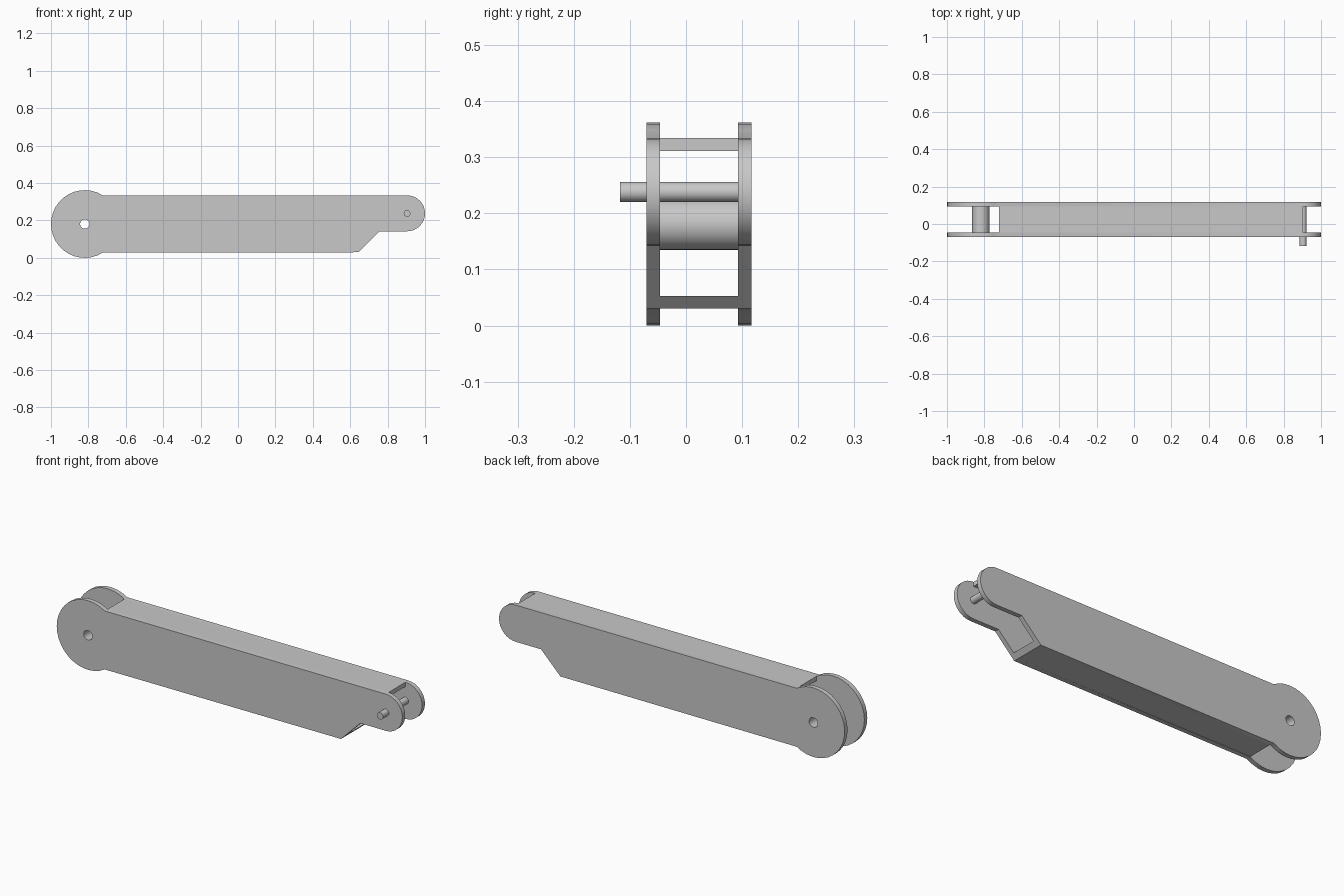
import bpy, bmesh
from math import pi, sin, cos, radians, asin

if "Cube" in bpy.data.objects:
    bpy.data.objects.remove(bpy.data.objects["Cube"], do_unlink=True)

# Single plain grey
grey = bpy.data.materials.new("plain grey")
grey.use_nodes = True
colour = (0.58, 0.58, 0.58, 1)
grey.diffuse_color = colour
grey.node_tree.nodes["Principled BSDF"].inputs["Base Color"].default_value = colour


def arc(cx, cz, r, start, end, steps):
    """Points along an arc, both ends included."""
    return [(cx + r * cos(start + (end - start) * i / steps),
             cz + r * sin(start + (end - start) * i / steps)) for i in range(steps + 1)]


def circle(cx, cz, r, steps):
    return arc(cx, cz, r, 0, 2 * pi, steps)[:-1]


def prism(name, loops, y0, y1):
    """Extrude an x-z outline (further loops are holes) from y0 to y1."""
    bm = bmesh.new()
    for loop in loops:
        verts = [bm.verts.new((x, y0, z)) for x, z in loop]
        for a, b in zip(verts, verts[1:] + verts[:1]):
            bm.edges.new((a, b))
    bmesh.ops.triangle_fill(bm, edges=bm.edges[:], use_beauty=True)
    ext = bmesh.ops.extrude_face_region(bm, geom=bm.faces[:], use_keep_orig=True)
    moved = [g for g in ext["geom"] if isinstance(g, bmesh.types.BMVert)]
    bmesh.ops.translate(bm, verts=moved, vec=(0, y1 - y0, 0))
    bmesh.ops.recalc_face_normals(bm, faces=bm.faces[:])
    mesh = bpy.data.meshes.new(name)
    bm.to_mesh(mesh)
    bm.free()
    mesh.materials.append(grey)
    obj = bpy.data.objects.new(name, mesh)
    bpy.context.collection.objects.link(obj)
    bpy.ops.object.select_all(action="DESELECT")
    obj.select_set(True)
    bpy.context.view_layer.objects.active = obj
    bpy.ops.object.shade_smooth_by_angle(angle=radians(30))
    return obj


# Main dimensions
FRONT, FRONT_IN, BACK_IN, BACK = -0.07, -0.046, 0.093, 0.117
BOTTOM, TOP, WALL = 0.03, 0.334, 0.023
HUB_X, HUB_Z, HUB_R = -0.819, 0.181, 0.181
TIP_X, TIP_Z, TIP_R = 0.904, 0.238, 0.096
SLOPE_X = 0.645
NOTCH_Z = TIP_Z - TIP_R
bore = circle(HUB_X, HUB_Z, 0.025, 24)

# Side plates: round hub, straight arm, notched underside, rounded tip
join = asin((TOP - HUB_Z) / HUB_R)
outline = arc(HUB_X, HUB_Z, HUB_R, join, 2 * pi - join, 24)
outline += [(SLOPE_X, BOTTOM), (SLOPE_X + NOTCH_Z - BOTTOM, NOTCH_Z)]
outline += arc(TIP_X, TIP_Z, TIP_R, -pi / 2, pi / 2, 16)
prism("front_side_plate", [outline, bore], FRONT, FRONT_IN)
prism("back_side_plate", [outline, bore], BACK_IN, BACK)

# Top and bottom walls joining the plates
start = HUB_X + HUB_R * cos(join)
prism("top_wall", [[(start, TOP - WALL), (TIP_X, TOP - WALL),
                    (TIP_X, TOP), (start, TOP)]], FRONT_IN, BACK_IN)
prism("bottom_wall", [[(start, BOTTOM), (SLOPE_X, BOTTOM),
                       (SLOPE_X + WALL, BOTTOM + WALL),
                       (start, BOTTOM + WALL)]], FRONT_IN, BACK_IN)

# Hollow spacer at the hub and the protruding pin at the tip
prism("hub_spacer", [circle(HUB_X, HUB_Z, 0.046, 32), bore], FRONT_IN, BACK_IN)
prism("tip_pin", [circle(TIP_X, TIP_Z, 0.018, 24)], -0.118, BACK_IN)
